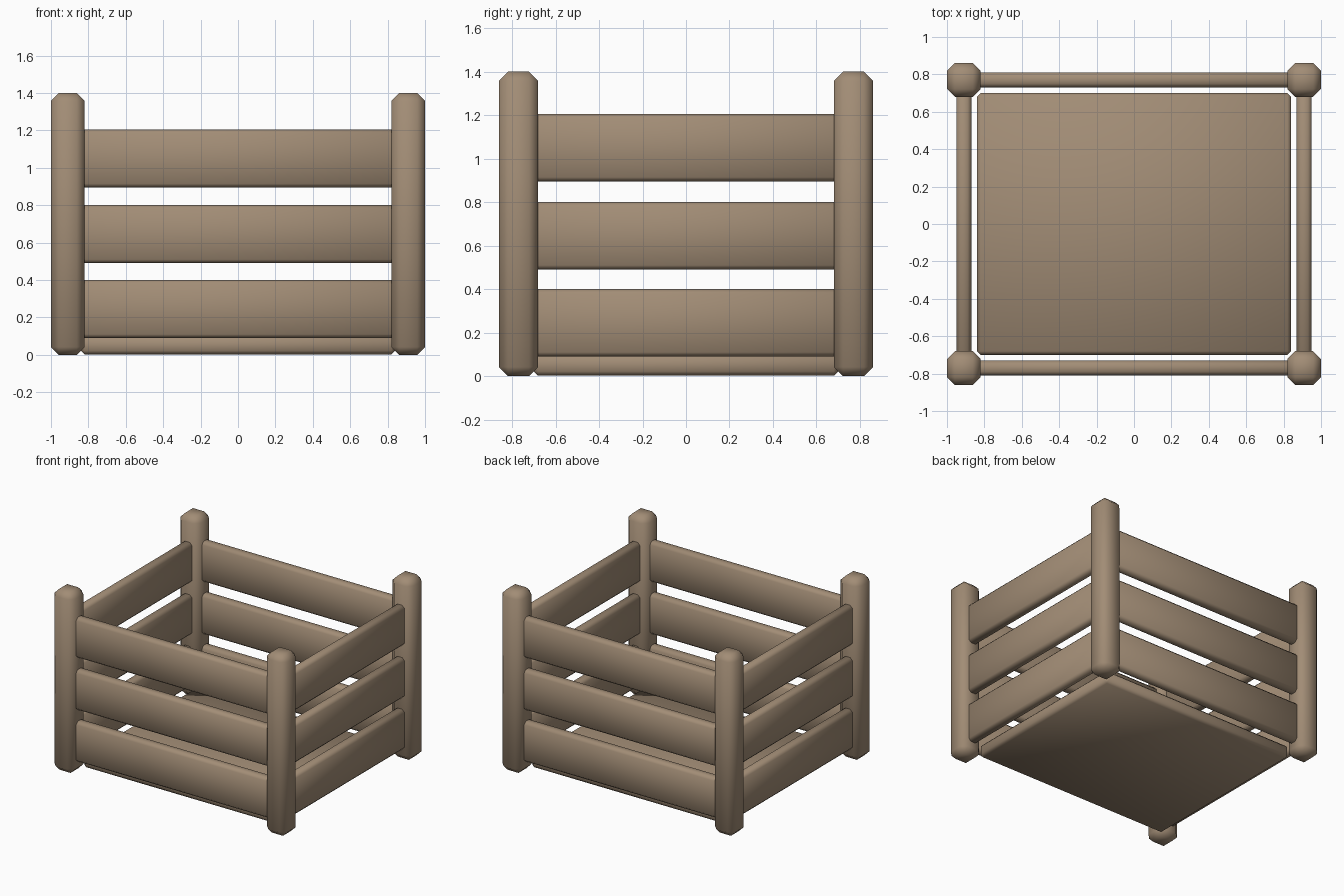
import bpy

cube = bpy.data.objects.get("Cube")
if cube:
    bpy.data.objects.remove(cube, do_unlink=True)

# Single weathered wood colour
wood = bpy.data.materials.new("weathered_wood")
wood.use_nodes = True
colour = (0.36, 0.265, 0.18, 1)
wood.diffuse_color = colour
wood.node_tree.nodes["Principled BSDF"].inputs["Base Color"].default_value = colour


def board(name, size, centre, chamfer):
    """Softly shaded wooden block with chamfered edges."""
    bpy.ops.mesh.primitive_cube_add(size=1, location=centre)
    obj = bpy.context.object
    obj.name = name
    obj.scale = size
    bpy.ops.object.transform_apply(location=False, rotation=False, scale=True)
    bevel = obj.modifiers.new("chamfer", "BEVEL")
    bevel.width = chamfer
    bevel.segments = 1
    obj.data.materials.append(wood)
    bpy.ops.object.shade_smooth()
    return obj


POST_X, POST_Y = 0.91, 0.77
HEIGHT, POST_W = 1.4, 0.18
SLAT_H, SLAT_T = 0.31, 0.08
LEVELS = {"lower": 0.245, "middle": 0.645, "upper": 1.05}

# Corner posts
for side, sx in (("left", 1), ("right", -1)):
    for end, sy in (("front", -1), ("back", 1)):
        board(f"{end}_{side}_post", (POST_W, POST_W, HEIGHT),
              (sx * POST_X, sy * POST_Y, HEIGHT / 2), 0.042)

# Three slats on each of the four walls, ends set into the posts
for level, z in LEVELS.items():
    for end, sy in (("front", -1), ("back", 1)):
        board(f"{level}_{end}_slat", (2 * POST_X - 0.1, SLAT_T, SLAT_H),
              (0, sy * POST_Y, z), 0.02)
    for side, sx in (("left", 1), ("right", -1)):
        board(f"{level}_{side}_slat", (SLAT_T, 2 * POST_Y - 0.1, SLAT_H),
              (sx * POST_X, 0, z), 0.02)

# Floor panel
board("floor_panel", (1.68, 1.4, 0.1), (0, 0, 0.052), 0.02)
